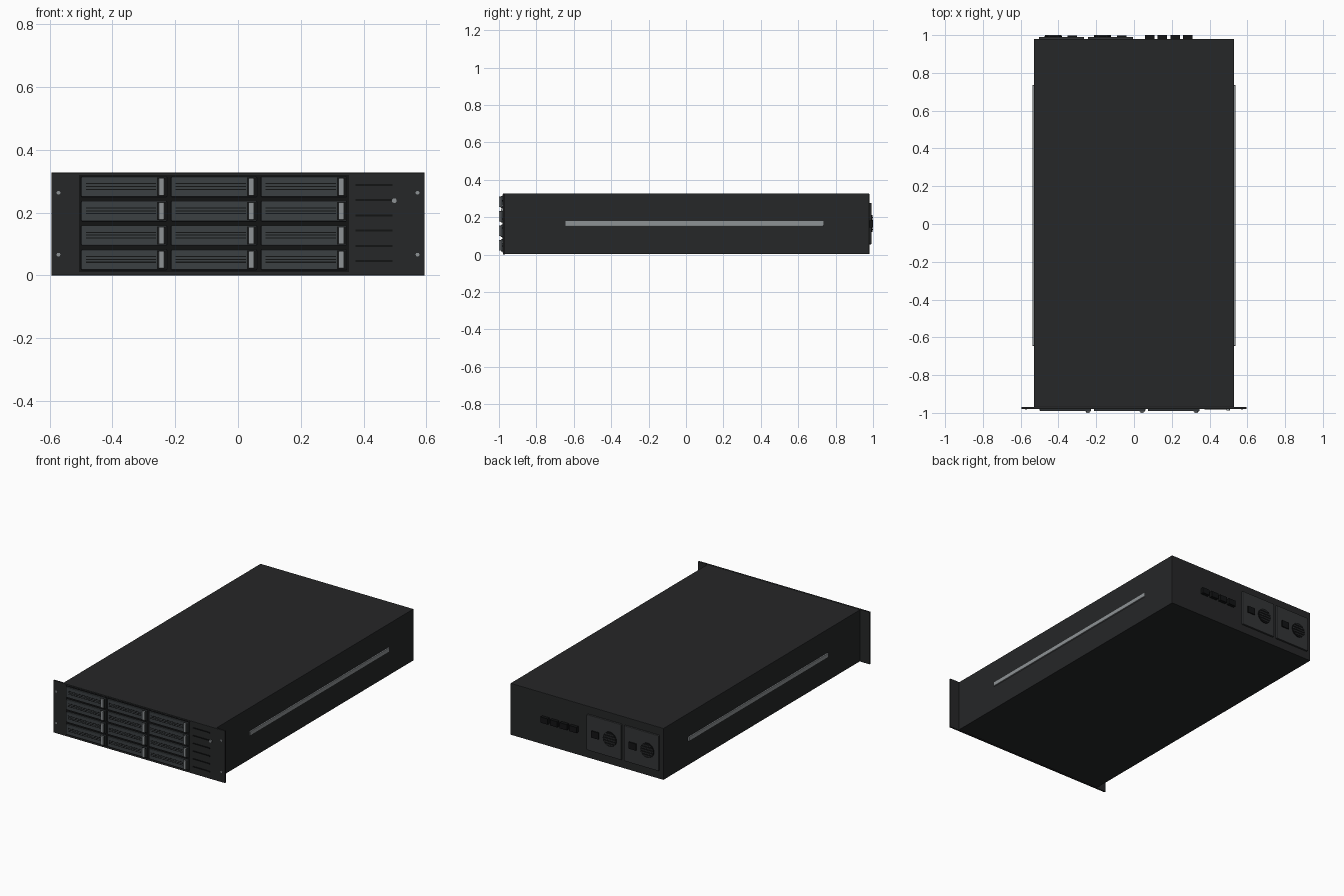
import bpy, bmesh
from mathutils import Matrix

if "Cube" in bpy.data.objects:
    bpy.data.objects.remove(bpy.data.objects["Cube"])


def mat(name, r, g, b):
    m = bpy.data.materials.new(name)
    m.diffuse_color = (r, g, b, 1)
    m.use_nodes = True
    m.node_tree.nodes["Principled BSDF"].inputs["Base Color"].default_value = m.diffuse_color
    return m


BODY = mat("charcoal", 0.019, 0.020, 0.021)
TRAY = mat("tray_grey", 0.043, 0.050, 0.054)
PSU = mat("supply_grey", 0.034, 0.036, 0.038)
DARK = mat("black", 0.006, 0.0065, 0.007)
STEEL = mat("steel", 0.27, 0.29, 0.30)


def finish(name, bm, material, bevel=0):
    me = bpy.data.meshes.new(name)
    bm.to_mesh(me)
    bm.free()
    ob = bpy.data.objects.new(name, me)
    bpy.context.collection.objects.link(ob)
    me.materials.append(material)
    if bevel:
        b = ob.modifiers.new("Bevel", "BEVEL")
        b.width, b.segments = bevel, 2
    return ob


def box(name, x, y, z, material, bevel=0):
    """Box from (min, max) ranges on each axis."""
    bm = bmesh.new()
    bmesh.ops.create_cube(bm, size=1)
    for v in bm.verts:
        v.co = [r[0] if c < 0 else r[1] for c, r in zip(v.co, (x, y, z))]
    return finish(name, bm, material, bevel)


def span(c, size):
    return (c - size / 2, c + size / 2)


def disc(name, x, z, r, y0, y1, material, sides=24):
    """Short cylinder along y."""
    bm = bmesh.new()
    m = Matrix.Translation((x, (y0 + y1) / 2, z)) @ Matrix.Rotation(1.5707963, 4, 'X')
    bmesh.ops.create_cone(bm, cap_ends=True, segments=sides, radius1=r,
                          radius2=r, depth=abs(y1 - y0), matrix=m)
    for f in bm.faces:
        f.smooth = len(f.verts) == 4
    for e in bm.edges:
        e.smooth = all(f.smooth for f in e.link_faces)
    return finish(name, bm, material)


# Chassis and the wider front panel with rack ears
box("chassis", (-0.53, 0.53), (-0.969, 0.98), (0.003, 0.326), BODY, 0.002)
box("front_panel", (-0.595, 0.595), (-0.979, -0.968), (0, 0.327), BODY, 0.0015)

# Side rails
for s, side in ((-1, "left"), (1, "right")):
    box(f"{side}_rail", tuple(sorted((s * 0.525, s * 0.538))),
        (-0.645, 0.735), span(0.167, 0.027), STEEL, 0.002)

# Drive bay: 3 columns by 4 rows of trays
box("bay_backing", (-0.506, 0.354), (-0.9805, -0.976), (0.01, 0.32), DARK)
for col in range(3):
    for row in range(4):
        cx, cz = -0.363 + col * 0.2865, 0.0495 + row * 0.0775
        n = f"{col + 1}_{row + 1}"
        box(f"drive_tray_{n}", span(cx, 0.273), (-0.990, -0.978),
            span(cz, 0.065), TRAY, 0.003)
        box(f"handle_recess_{n}", (cx + 0.105, cx + 0.134), (-0.9915, -0.985),
            span(cz, 0.058), DARK)
        box(f"tray_handle_{n}", (cx + 0.110, cx + 0.128), (-1.0, -0.985),
            span(cz, 0.055), STEEL, 0.002)
        for i, dz in enumerate((0.010, 0.001, -0.008)):
            box(f"tray_slot_{n}_{i + 1}", (cx - 0.122, cx + 0.102),
                (-0.9908, -0.985), span(cz + dz, 0.0035), DARK)

# Vent slits, power button and ear screws
for i in range(6):
    box(f"front_vent_{i + 1}", (0.374, 0.492), (-0.983, -0.975),
        span(0.045 + i * 0.0486, 0.006), DARK)
disc("power_button", 0.498, 0.238, 0.009, -0.988, -0.975, STEEL)
for x in (-0.572, 0.572):
    for z in (0.066, 0.263):
        disc("ear_screw", x, z, 0.006, -0.983, -0.975, STEEL, 16)

# Rear power supplies with fan grille and socket
ZC = 0.166
for k, cx in enumerate((-0.384, -0.124)):
    n = k + 1
    box(f"power_supply_{n}", span(cx, 0.24), (0.975, 0.991), span(ZC, 0.222), PSU, 0.003)
    fx = cx - 0.043
    disc(f"fan_opening_{n}", fx, ZC, 0.046, 0.985, 0.996, DARK, 32)
    for i in range(-2, 3):
        dz = i * 0.016
        half = (0.046 ** 2 - (abs(dz) + 0.003) ** 2) ** 0.5
        box(f"fan_grille_bar_{n}_{i + 3}", span(fx, 2 * half - 0.003), (0.99, 1.0),
            span(ZC + dz, 0.005), PSU)
    box(f"power_socket_{n}", span(cx + 0.058, 0.05), (0.985, 0.998), span(ZC, 0.042), DARK)

# Rear ports
for i in range(4):
    box(f"rear_port_{i + 1}", span(0.084 + i * 0.0667, 0.05), (0.975, 1.0),
        span(0.164, 0.036), DARK)
